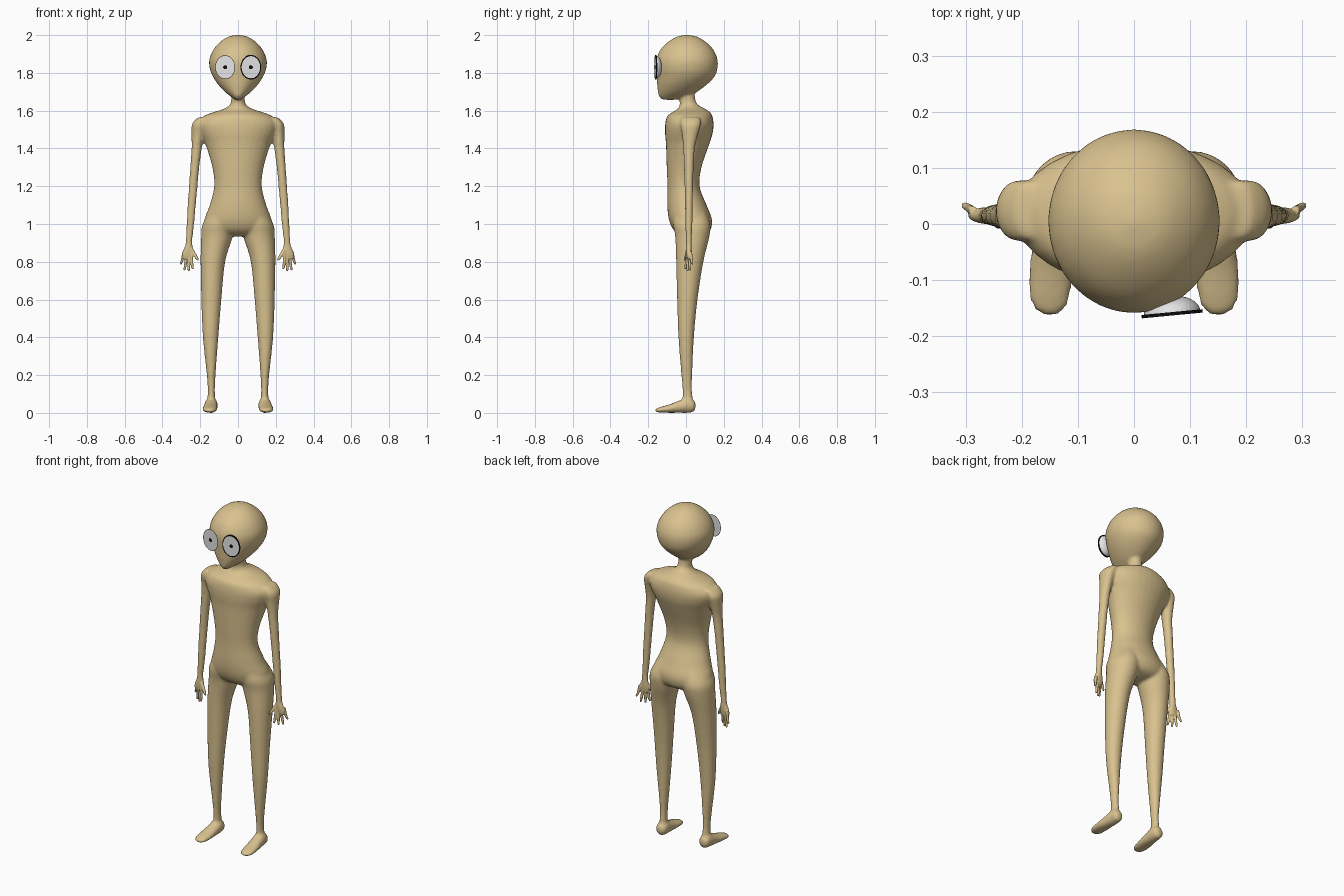
import bpy, bmesh, math
from mathutils import Vector, Matrix

if "Cube" in bpy.data.objects:
    bpy.data.objects.remove(bpy.data.objects["Cube"])


def material(name, rgb):
    m = bpy.data.materials.new(name)
    m.diffuse_color = (*rgb, 1)
    m.use_nodes = True
    m.node_tree.nodes["Principled BSDF"].inputs["Base Color"].default_value = m.diffuse_color
    return m


SKIN = material("tan skin", (0.70, 0.54, 0.275))
WHITE = material("eye white", (0.78, 0.78, 0.78))
BLACK = material("black", (0.004, 0.004, 0.004))


def spline(rows, steps=5):
    """Smooth a list of rings with a Catmull-Rom curve."""
    p = [Vector(r) for r in rows]
    out = []
    for i in range(len(p) - 1):
        a, b, c, d = p[max(i - 1, 0)], p[i], p[i + 1], p[min(i + 2, len(p) - 1)]
        for k in range(steps):
            t = k / steps
            out.append(0.5 * (2 * b + (c - a) * t + (2 * a - 5 * b + 4 * c - d) * t * t
                              + (3 * b - a - 3 * c + d) * t ** 3))
    return out + [p[-1]]


def loft(bm, rows, axis="z", side=1, n=32):
    """Rings (x, y, z, half width, half depth or height) joined to a closed skin."""
    rings = []
    for x, y, z, a, b in spline(rows):
        a, b = max(a, 0.001), max(b, 0.001)
        ring = []
        for k in range(n):
            t = 2 * math.pi * k / n
            u, v = a * math.cos(t), b * math.sin(t)
            co = (x + u, y + v, z) if axis == "z" else (x + u, y, z + v)
            ring.append(bm.verts.new((co[0] * side, co[1], co[2])))
        rings.append(ring)
    faces = [bm.faces.new(rings[0]), bm.faces.new(rings[-1])]
    for r, s in zip(rings, rings[1:]):
        for k in range(n):
            j = (k + 1) % n
            faces.append(bm.faces.new((r[k], r[j], s[j], s[k])))
    bmesh.ops.recalc_face_normals(bm, faces=faces)


def make(name, bm, mats):
    me = bpy.data.meshes.new(name)
    bm.to_mesh(me)
    bm.free()
    ob = bpy.data.objects.new(name, me)
    bpy.context.collection.objects.link(ob)
    for m in mats:
        me.materials.append(m)
    return ob


def fuse(ob, voxel, rounds):
    """Melt overlapping parts into one smooth skin."""
    r = ob.modifiers.new("fuse", "REMESH")
    r.mode = "VOXEL"
    r.voxel_size = voxel
    r.use_smooth_shade = True
    s = ob.modifiers.new("soften", "SMOOTH")
    s.factor = 0.5
    s.iterations = rounds


bm = bmesh.new()
# Head: round skull tapering to a forward chin
head = [(2.002, .005, .004, .004), (1.99, .005, .055, .057), (1.96, .005, .099, .105),
        (1.92, .005, .132, .142), (1.87, .005, .152, .162), (1.82, .004, .149, .162),
        (1.78, -.002, .133, .153), (1.74, -.02, .107, .133), (1.70, -.045, .070, .104),
        (1.675, -.068, .038, .075), (1.657, -.088, .012, .038)]
loft(bm, [(0, y, z, a, b) for z, y, a, b in head])
# Neck, shoulders, waist and hips
torso = [(1.74, .005, .036, .040), (1.66, .008, .036, .041), (1.63, .016, .044, .050),
         (1.608, .03, .08, .075), (1.59, .027, .135, .102), (1.57, .02, .182, .120),
         (1.53, .018, .212, .128), (1.48, .015, .200, .126), (1.42, .008, .172, .114),
         (1.3, -.01, .136, .092), (1.2, -.013, .126, .085), (1.1, .005, .150, .104),
         (1.03, .022, .176, .114), (.98, .03, .175, .104), (.95, .034, .13, .08),
         (.935, .034, .06, .045)]
loft(bm, [(0, y, z, a, b) for z, y, a, b in torso])
leg = [(1.08, .085, .015, .055, .08), (1.0, .102, .030, .085, .098), (.93, .112, .033, .083, .09),
       (.8, .133, .020, .065, .072), (.6, .141, .007, .053, .054), (.4, .145, .001, .041, .041),
       (.2, .142, .004, .023, .029), (.12, .141, .007, .019, .025), (.05, .141, .01, .022, .028)]
foot = [(.142, .050, .04, .012, .014), (.142, .040, .037, .028, .031), (.142, .01, .042, .034, .042),
        (.144, -.03, .034, .036, .034), (.148, -.08, .024, .039, .024),
        (.150, -.13, .017, .037, .016), (.150, -.155, .014, .026, .010), (.150, -.163, .013, .010, .005)]
arm = [(1.565, .185, .025, .025, .05), (1.53, .207, .024, .036, .055), (1.47, .214, .021, .032, .042),
       (1.40, .219, .016, .027, .031), (1.3, .229, .015, .024, .026), (1.2, .237, .015, .023, .023),
       (1.1, .245, .015, .022, .021), (1.0, .252, .015, .020, .019), (.92, .258, .015, .017, .016),
       (.89, .260, .015, .017, .015)]
for s in (1, -1):
    loft(bm, [(x, y, z, a, b) for z, x, y, a, b in leg], side=s)
    loft(bm, foot, "y", s)
    loft(bm, [(x, y, z, a, b) for z, x, y, a, b in arm], side=s)
fuse(make("body", bm, [SKIN]), 0.008, 6)

# Hands: palm, four splayed fingers and a thumb
bm = bmesh.new()
for s in (1, -1):
    loft(bm, [(.259, .015, .93, .016, .015), (.260, .015, .89, .018, .015), (.263, .015, .86, .027, .015),
              (.266, .015, .835, .030, .013), (.267, .015, .815, .026, .009)], side=s, n=16)
    fingers = [(.247, .825, .241, .760), (.259, .820, .261, .750),
               (.273, .820, .283, .754), (.288, .835, .302, .785)]
    for x0, z0, x1, z1 in fingers:
        y0, y1 = .006 + (x0 - .247) * .45, -.004 + (x1 - .24) * .6
        loft(bm, [(x0, y0, z0 + .02, .007, .008),
                  ((x0 + x1) / 2, (y0 + y1) / 2, (z0 + z1) / 2, .0075, .0075),
                  (x1, y1, z1 + .006, .006, .006), (x1, y1, z1, .002, .002)], side=s, n=12)
    loft(bm, [(.252, .012, .875, .012, .010), (.235, .004, .845, .012, .009),
              (.218, -.002, .818, .009, .007), (.210, -.004, .805, .003, .003)], side=s, n=12)
fuse(make("hands", bm, [SKIN]), 0.003, 3)

# Eyes: oval discs turned slightly outward
EYE_X, EYE_Y, EYE_Z, RX, RZ, TURN = .068, -.160, 1.83, .053, .063, .095


def disc(bm, r, y, mat, inner=0, n=40):
    """Oval plate, or a ring when inner is above zero, facing -y."""
    pts = [(math.cos(2 * math.pi * k / n), math.sin(2 * math.pi * k / n)) for k in range(n)]
    out = [bm.verts.new((RX * r * c, y, RZ * r * d)) for c, d in pts]
    if inner:
        inn = [bm.verts.new((RX * inner * c, y, RZ * inner * d)) for c, d in pts]
        faces = [bm.faces.new((out[k], out[(k + 1) % n], inn[(k + 1) % n], inn[k])) for k in range(n)]
    else:
        faces = [bm.faces.new(out)]
    for f in faces:
        f.material_index = mat
    return out, faces


def place(bm, side):
    bm.transform(Matrix.Translation((side * EYE_X, EYE_Y, EYE_Z)) @ Matrix.Rotation(side * TURN, 4, "Z"))


def pupil(bm):
    vs, _ = disc(bm, .2, -.0025, 1)
    for v in vs:
        v.co.z *= RX / RZ


# Left eye: a thin disc with a fine dark edge
bm = bmesh.new()
disc(bm, .98, 0, 0)
disc(bm, 1.0, -.001, 1, .965)
pupil(bm)
place(bm, -1)
make("left_eye", bm, [WHITE, BLACK])

# Right eye: a shallow bowl behind the disc and a thick black rim
bm = bmesh.new()
disc(bm, .96, -.001, 0)
prev, n = disc(bm, .96, 0, 0)[0], 40
for i in range(1, 9):
    t = i / 8 * math.pi / 2
    ring = [bm.verts.new((v.co.x, .032 * math.sin(t), v.co.z)) for v in prev]
    scale = max(math.cos(t), .02) / math.cos((i - 1) / 8 * math.pi / 2)
    for v in ring:
        v.co.x *= scale
        v.co.z *= scale
    for k in range(n):
        bm.faces.new((prev[k], prev[(k + 1) % n], ring[(k + 1) % n], ring[k])).smooth = True
    prev = ring
front, _ = disc(bm, 1.03, -.003, 1, .93)
back, _ = disc(bm, 1.03, .003, 1, .93)
for k in range(n):
    j = (k + 1) % n
    bm.faces.new((front[k], front[j], back[j], back[k])).material_index = 1
pupil(bm)
bmesh.ops.recalc_face_normals(bm, faces=bm.faces)
place(bm, 1)
make("right_eye", bm, [WHITE, BLACK])
